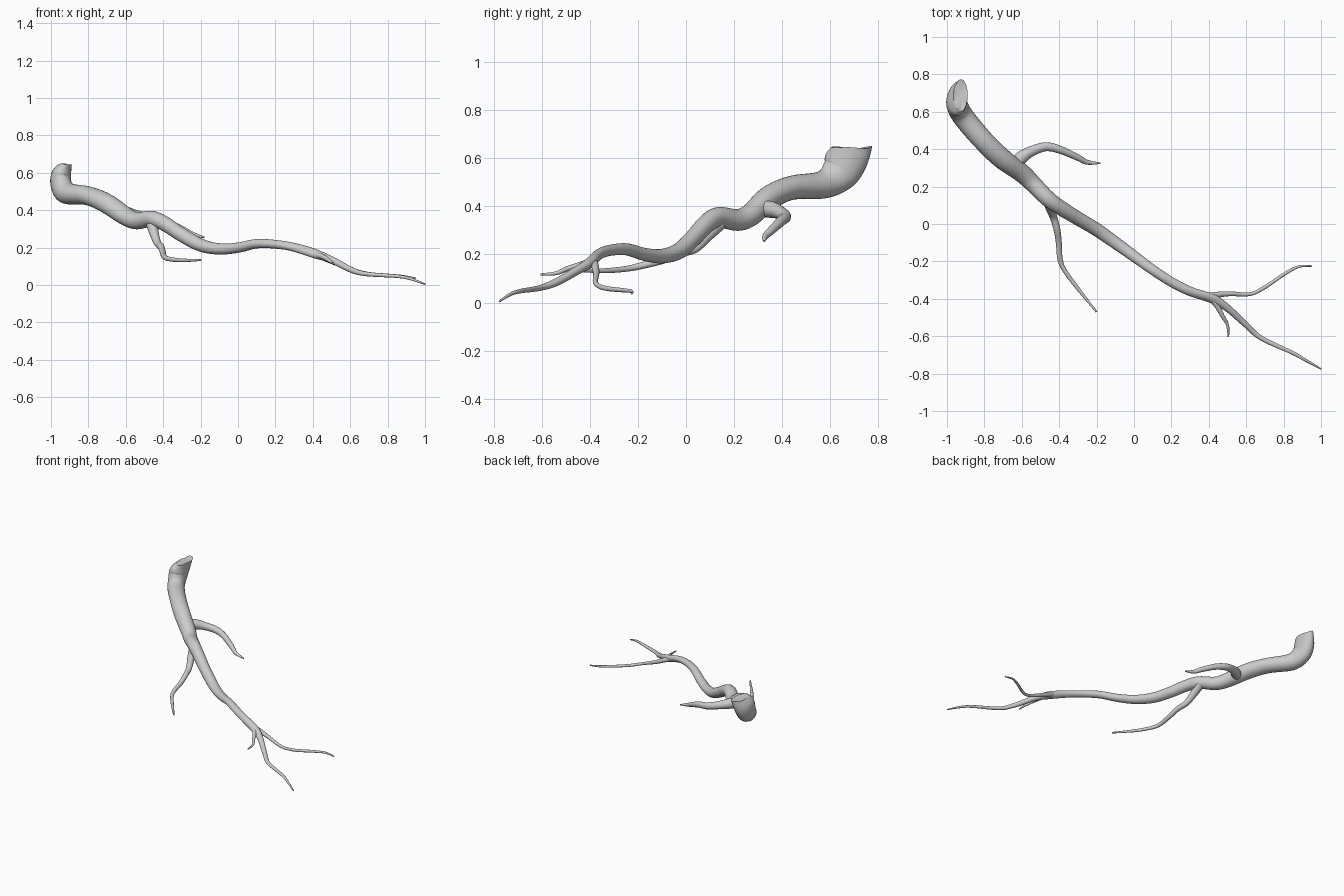
import bpy, bmesh, math
from mathutils import Vector


def spline(pts, n):
    """Catmull-Rom through tuples of any length."""
    out = []
    for i in range(len(pts) - 1):
        p0, p1, p2 = pts[max(i - 1, 0)], pts[i], pts[i + 1]
        p3 = pts[min(i + 2, len(pts) - 1)]
        for k in range(n):
            t = k / n
            out.append([0.5 * (2 * b + (c - a) * t + (2 * a - 5 * b + 4 * c - d) * t * t
                               + (3 * b - a - 3 * c + d) * t ** 3)
                        for a, b, c, d in zip(p0, p1, p2, p3)])
    out.append(list(pts[-1]))
    return out


def tube(name, pts, ref, sides=20, steps=6, broken=False):
    """Tapered limb; points are x, y, z, radius along ref, other radius."""
    pts = [p if len(p) == 5 else p + (p[3],) for p in pts]
    path = spline(pts, steps)
    pos = [Vector(p[:3]) for p in path]
    bm = bmesh.new()
    rings = []
    for i, p in enumerate(path):
        t = (pos[min(i + 1, len(pos) - 1)] - pos[max(i - 1, 0)]).normalized()
        if broken and i < 8:  # level the cut end
            t = Vector((0, 0, -1)).lerp(t, i / 8).normalized()
        u = (ref - t * ref.dot(t)).normalized()
        v = t.cross(u)
        ring = []
        for k in range(sides):
            a = math.tau * k / sides
            co = pos[i] + u * math.cos(a) * p[3] + v * math.sin(a) * p[4]
            if broken and i == 0:  # uneven snapped rim
                co.z += 0.004 * math.sin(3 * a + 1) - 0.006 * math.cos(a) ** 2
            ring.append(bm.verts.new(co))
        rings.append(ring)
    for r, s in zip(rings, rings[1:]):
        for k in range(sides):
            j = (k + 1) % sides
            bm.faces.new((r[k], r[j], s[j], s[k]))
    # end caps, slightly hollow at a broken end
    for ring, c in ((rings[0], pos[0] - Vector((0, 0, 0.012 if broken else 0))),
                    (rings[-1], pos[-1])):
        cv = bm.verts.new(c)
        for k in range(sides):
            bm.faces.new((ring[k], ring[(k + 1) % sides], cv))
    bmesh.ops.recalc_face_normals(bm, faces=bm.faces)
    me = bpy.data.meshes.new(name)
    bm.to_mesh(me)
    bm.free()
    ob = bpy.data.objects.new(name, me)
    bpy.context.collection.objects.link(ob)
    bpy.ops.object.select_all(action='DESELECT')
    ob.select_set(True)
    bpy.context.view_layer.objects.active = ob
    bpy.ops.object.shade_smooth_by_angle(angle=math.radians(50))
    return ob


X, Z = Vector((1, 0, 0)), Vector((0, 0, 1))

# main limb, from the snapped butt to the far twig
tube("main_limb", [
    (-0.925, 0.69, 0.648, 0.036, 0.084), (-0.945, 0.665, 0.59, 0.053, 0.088),
    (-0.945, 0.635, 0.535, 0.056, 0.078), (-0.91, 0.57, 0.49, 0.058, 0.058),
    (-0.80, 0.44, 0.477, 0.056, 0.05), (-0.70, 0.345, 0.435, 0.056, 0.05),
    (-0.60, 0.272, 0.367, 0.051, 0.047), (-0.54, 0.215, 0.343, 0.046, 0.045),
    (-0.46, 0.135, 0.355, 0.043, 0.042), (-0.39, 0.085, 0.327, 0.04, 0.039),
    (-0.30, 0.03, 0.268, 0.038, 0.036), (-0.20, -0.03, 0.214, 0.036, 0.034),
    (-0.10, -0.10, 0.193, 0.033, 0.03), (0, -0.172, 0.2, 0.03, 0.027),
    (0.10, -0.245, 0.221, 0.027, 0.025), (0.20, -0.31, 0.218, 0.026, 0.023),
    (0.30, -0.36, 0.202, 0.026, 0.022), (0.42, -0.40, 0.165, 0.027, 0.022),
    (0.50, -0.45, 0.135, 0.02, 0.018), (0.60, -0.54, 0.084, 0.016, 0.016),
    (0.68, -0.61, 0.06, 0.013, 0.012), (0.85, -0.69, 0.047, 0.01, 0.009),
    (0.92, -0.73, 0.034, 0.008, 0.007), (1.0, -0.775, 0.005, 0.004, 0.004),
], X, sides=28, broken=True)

# stout side branch at the back
tube("back_branch", [
    (-0.64, 0.305, 0.39, 0.032), (-0.605, 0.352, 0.387, 0.035), (-0.55, 0.388, 0.375, 0.028),
    (-0.47, 0.413, 0.357, 0.024), (-0.39, 0.395, 0.338, 0.021), (-0.30, 0.355, 0.3, 0.017),
    (-0.25, 0.33, 0.275, 0.013), (-0.18, 0.325, 0.255, 0.004)], Z)

# drooping side branch at the front
tube("front_branch", [
    (-0.46, 0.14, 0.335, 0.034), (-0.448, 0.085, 0.275, 0.025), (-0.43, 0.035, 0.225, 0.02),
    (-0.412, -0.03, 0.205, 0.018), (-0.402, -0.10, 0.176, 0.016), (-0.395, -0.19, 0.152, 0.014),
    (-0.37, -0.25, 0.14, 0.012), (-0.30, -0.345, 0.132, 0.01), (-0.20, -0.47, 0.134, 0.005)], Z)

# fork near the thin end
tube("end_fork_branch", [
    (0.37, -0.388, 0.175, 0.014), (0.43, -0.38, 0.158, 0.016), (0.51, -0.373, 0.122, 0.013),
    (0.62, -0.375, 0.08, 0.01), (0.70, -0.338, 0.06, 0.01), (0.80, -0.27, 0.052, 0.009),
    (0.88, -0.228, 0.047, 0.007), (0.95, -0.225, 0.037, 0.004)], Z)

# short twig beside the fork
tube("short_twig", [
    (0.41, -0.39, 0.165, 0.022), (0.445, -0.44, 0.155, 0.014), (0.475, -0.495, 0.14, 0.011),
    (0.50, -0.54, 0.122, 0.008), (0.505, -0.605, 0.117, 0.004)], Z)
